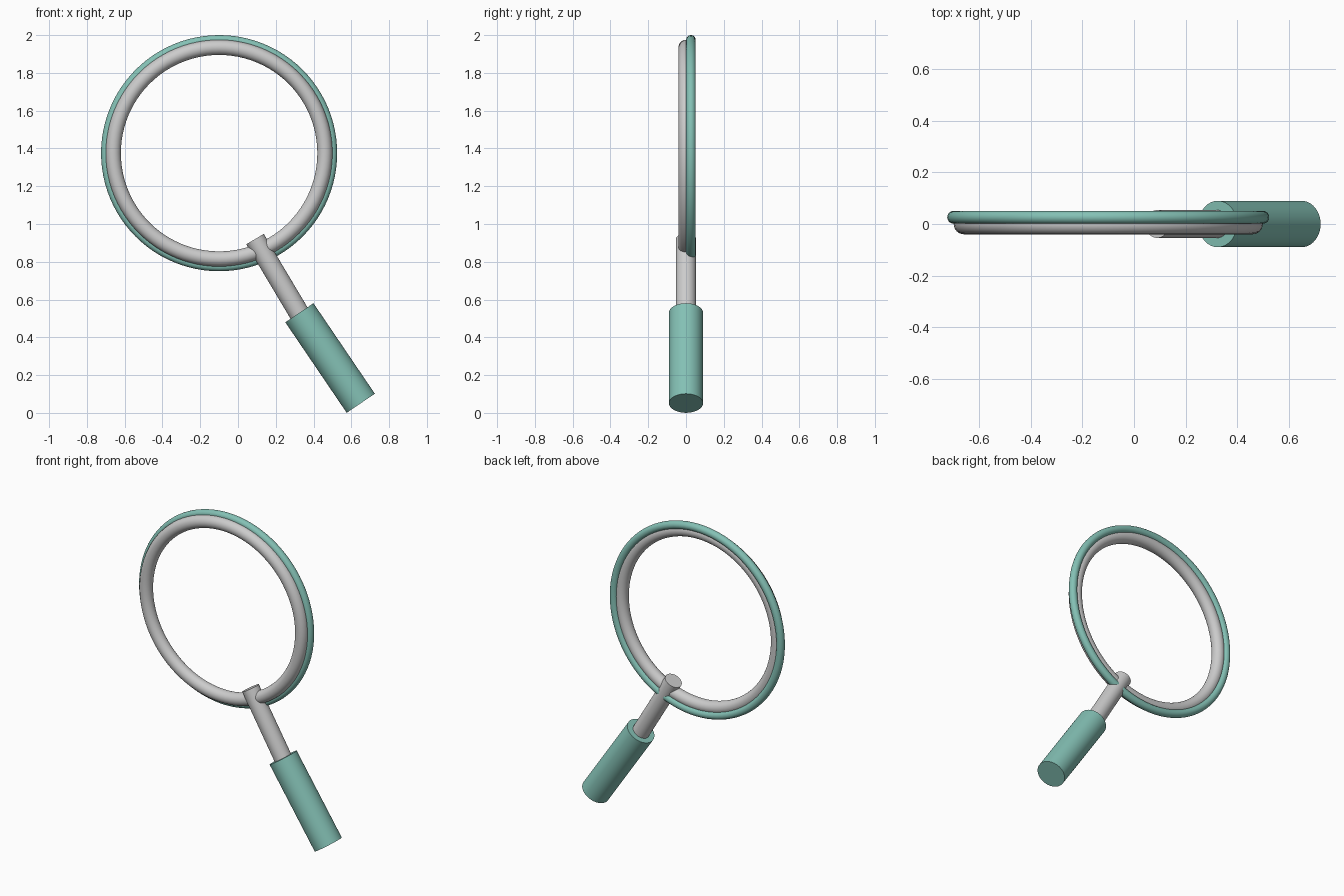
import bpy
from mathutils import Vector

if "Cube" in bpy.data.objects:
    bpy.data.objects.remove(bpy.data.objects["Cube"])

green = bpy.data.materials.new("green")
green.diffuse_color = (0.23, 0.53, 0.46, 1)
green.use_nodes = True
green.node_tree.nodes["Principled BSDF"].inputs["Base Color"].default_value = green.diffuse_color


def finish(name, mat=None):
    ob = bpy.context.object
    ob.name = name
    if mat:
        ob.data.materials.append(mat)
    bpy.ops.object.shade_smooth_by_angle()
    return ob


def ring(name, major, minor, y, mat=None):
    bpy.ops.mesh.primitive_torus_add(major_radius=major, minor_radius=minor,
                                     major_segments=96, minor_segments=24,
                                     location=(-0.10, y, 1.375), rotation=(1.570796, 0, 0))
    return finish(name, mat)


def rod(name, a, b, radius, mat=None):
    a, b = Vector(a), Vector(b)
    bpy.ops.mesh.primitive_cylinder_add(
        vertices=48, radius=radius, depth=(b - a).length, location=(a + b) / 2,
        rotation=(b - a).to_track_quat('Z', 'Y').to_euler())
    return finish(name, mat)


# Lens frame: grey inner ring with a thinner green rim behind it
ring("inner_ring", 0.56, 0.04, 0.0)
ring("outer_rim", 0.60, 0.025, 0.026, green)

# Neck rod and thicker grip
rod("neck", (0.09, 0, 0.92), (0.34, 0, 0.50), 0.054)
rod("grip", (0.325, 0, 0.53), (0.65, 0, 0.051), 0.09, green)
